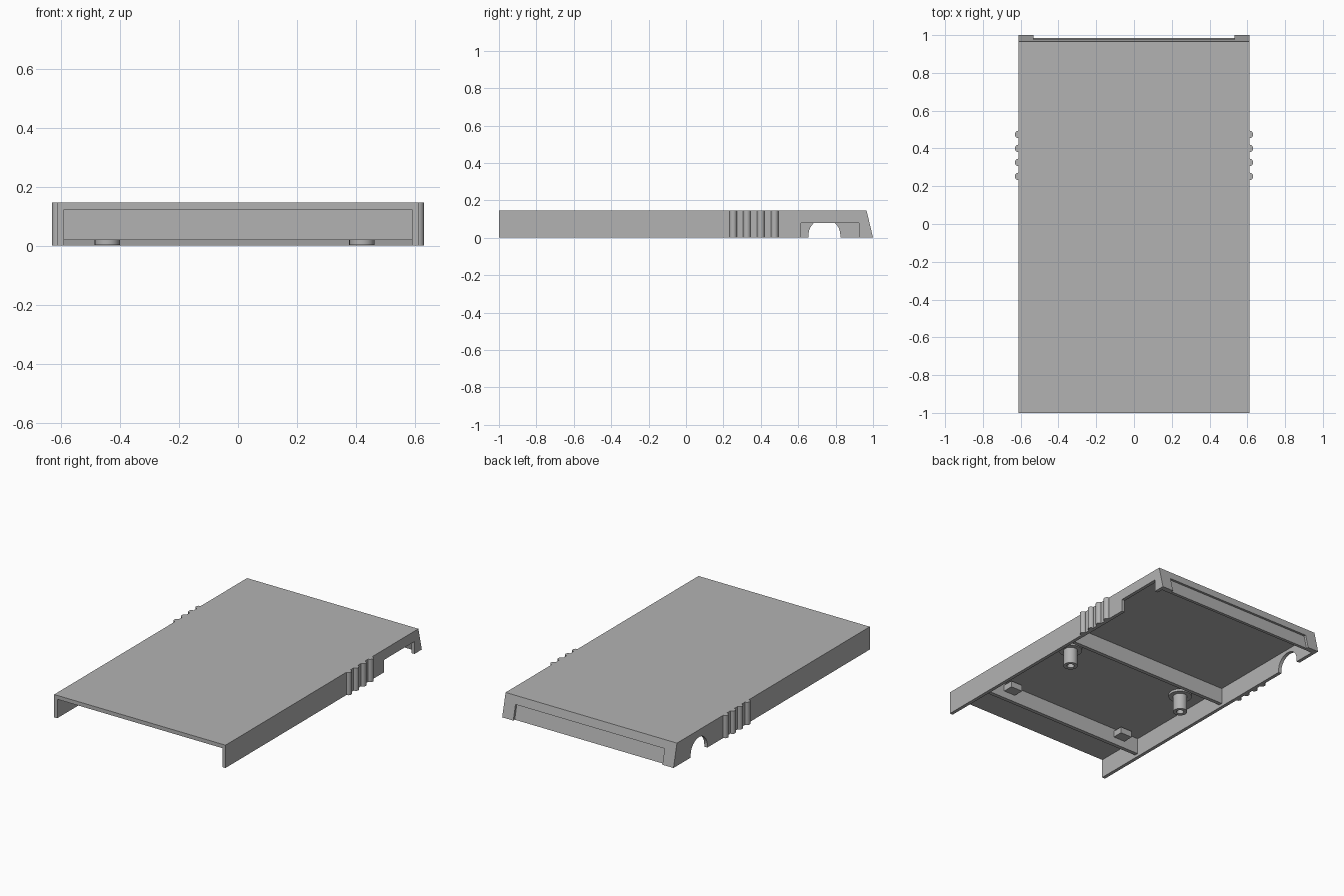
import bpy, bmesh
from math import pi, sin, cos, radians
from mathutils import Vector

cube = bpy.data.objects.get("Cube")
if cube:
    bpy.data.objects.remove(cube, do_unlink=True)

grey = bpy.data.materials.new("plain grey plastic")
grey.use_nodes = True
colour = (0.45, 0.45, 0.45, 1)
grey.diffuse_color = colour
grey.node_tree.nodes["Principled BSDF"].inputs["Base Color"].default_value = colour

HALF_W, WALL = 0.611, 0.022     # outer half width, wall thickness
INNER = HALF_W - WALL
HEIGHT, CEILING = 0.147, 0.122
RECESS_X, RECESS_Z = 0.532, 0.095


def back_y(z, inset=0.0):
    """Sloped back face, optionally moved inwards."""
    return 1 - 0.035 * z / HEIGHT - inset


def finish(name, bm, smooth=False):
    bmesh.ops.recalc_face_normals(bm, faces=bm.faces)
    mesh = bpy.data.meshes.new(name)
    bm.to_mesh(mesh)
    bm.free()
    mesh.materials.append(grey)
    obj = bpy.data.objects.new(name, mesh)
    bpy.context.collection.objects.link(obj)
    if smooth:
        bpy.ops.object.select_all(action='DESELECT')
        obj.select_set(True)
        bpy.context.view_layer.objects.active = obj
        bpy.ops.object.shade_smooth_by_angle(angle=radians(35))
    return obj


def extrude_x(name, profile, x0, x1):
    """Extrude a (y, z) outline from x0 to x1."""
    bm = bmesh.new()
    face = bm.faces.new([bm.verts.new((x0, y, z)) for y, z in profile])
    geom = bmesh.ops.extrude_face_region(bm, geom=[face], use_keep_orig=True)["geom"]
    moved = [v for v in geom if isinstance(v, bmesh.types.BMVert)]
    bmesh.ops.translate(bm, verts=moved, vec=(x1 - x0, 0, 0))
    return finish(name, bm)


def box(name, x0, x1, y0, y1, z0, z1):
    return extrude_x(name, [(y0, z0), (y1, z0), (y1, z1), (y0, z1)], x0, x1)


def lathe(name, profile, x, y):
    """Spin an (r, z) outline about a vertical axis."""
    bm = bmesh.new()
    verts = [bm.verts.new((r, 0, z)) for r, z in profile]
    edges = [bm.edges.new(pair) for pair in zip(verts, verts[1:])]
    bmesh.ops.spin(bm, geom=verts + edges, cent=(0, 0, 0), axis=(0, 0, 1),
                   angle=2 * pi, steps=24)
    bmesh.ops.remove_doubles(bm, verts=bm.verts, dist=0.0001)
    bmesh.ops.translate(bm, verts=bm.verts, vec=Vector((x, y, 0)))
    return finish(name, bm, True)


# Top plate with sloped rear edge
extrude_x("top_plate", [(-1, CEILING), (back_y(CEILING), CEILING),
                        (back_y(HEIGHT), HEIGHT), (-1, HEIGHT)], -HALF_W, HALF_W)

# Side walls: rectangular notch on the left, round cable arch on the right
notch = [(0.615, 0), (0.615, 0.08), (0.925, 0.08), (0.925, 0)]
arch = [(0.655, 0)]
arch += [(0.74 - 0.085 * cos(pi * i / 20), 0.015 + 0.085 * sin(pi * i / 20))
         for i in range(21)]
arch.append((0.825, 0))
for side, sign, cut in (("left", 1, notch), ("right", -1, arch)):
    outline = [(-1, 0)] + cut + [(1, 0), (back_y(CEILING), CEILING), (-1, CEILING)]
    extrude_x(side + "_wall", outline, sign * INNER, sign * HALF_W)

    # Grip bumps: half sunk vertical rods
    for i in range(4):
        bm = bmesh.new()
        bmesh.ops.create_cone(bm, cap_ends=True, segments=20, radius1=0.02,
                              radius2=0.02, depth=HEIGHT)
        bmesh.ops.translate(bm, verts=bm.verts,
                            vec=(sign * HALF_W, 0.252 + 0.074 * i, HEIGHT / 2))
        finish(f"{side}_grip_bump_{i + 1}", bm, True)


# Back wall: lintel, corner posts and recessed panel
def back_slab(name, x0, x1, z0, z1, inset):
    extrude_x(name, [(back_y(z0, 0.035), z0), (back_y(z0, inset), z0),
                     (back_y(z1, inset), z1), (back_y(z1, 0.035), z1)], x0, x1)


back_slab("back_lintel", -INNER, INNER, RECESS_Z, CEILING, 0)
back_slab("back_panel", -RECESS_X, RECESS_X, 0, RECESS_Z, 0.015)
back_slab("back_post_left", RECESS_X, INNER, 0, RECESS_Z, 0)
back_slab("back_post_right", -INNER, -RECESS_X, 0, RECESS_Z, 0)

# Cross ribs under the plate
for name, y in (("rear_rib", 0.11), ("front_rib", -0.68)):
    box(name, -INNER, INNER, y - 0.0125, y + 0.0125, 0.019, CEILING)

# Screw bosses with collars, and rib tabs in line with them
boss = [(0, 0.07), (0.022, 0.07), (0.022, 0.002), (0.043, 0.002),
        (0.043, 0.107), (0.07, 0.107), (0.07, CEILING)]
for side, x in (("left", 0.42), ("right", -0.443)):
    lathe(side + "_screw_boss", boss, x, -0.095)
    box(side + "_rib_tab", x - 0.042, x + 0.042, -0.668, -0.60, 0.065, 0.105)
